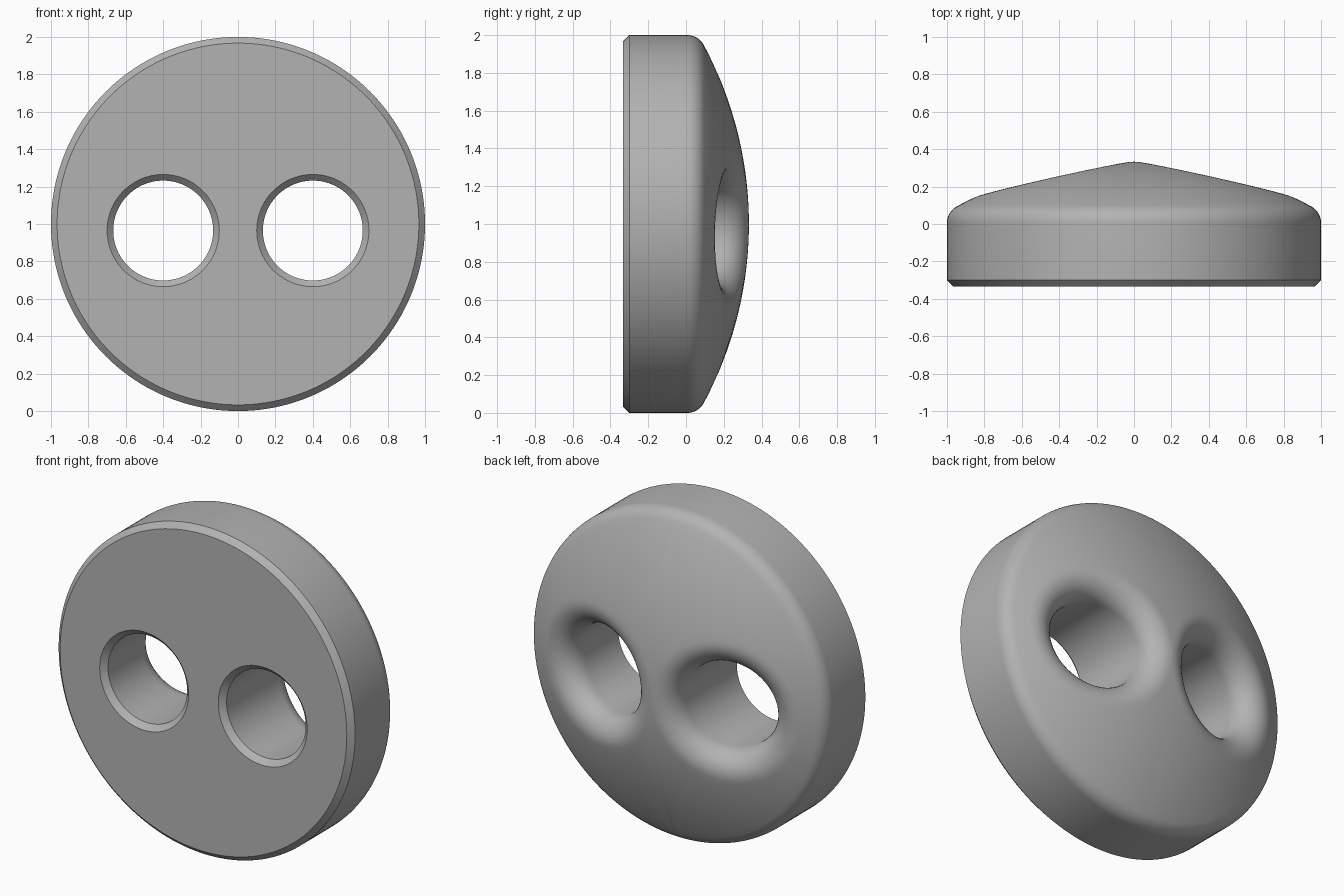
import bpy, bmesh, math
from mathutils import Vector, Matrix

if "Cube" in bpy.data.objects:
    bpy.data.objects.remove(bpy.data.objects["Cube"])

# Main dimensions (disc axis along y, dome at the back)
FRONT, BEVEL = -0.333, 0.033
DOME_R, DOME_C = 2.0, -1.667          # dome sphere radius and its centre y
RIM_F = 0.10                          # rim rounding radius
HOLE_X, HOLE_Z, HOLE_R = 0.4, -0.035, 0.267
HOLE_F = 0.132                        # hole rounding radius
ARC, LINE, FIL, ROWS = 80, 32, 10, 12

# Rim profile (radius, y) from the dome to the front face
rim_y = DOME_C + math.sqrt((DOME_R - RIM_F) ** 2 - (1 - RIM_F) ** 2)
a0 = math.atan2(rim_y - DOME_C, 1 - RIM_F)
rim = [(1 - RIM_F + RIM_F * math.cos(a0 * (1 - i / 8)),
        rim_y + RIM_F * math.sin(a0 * (1 - i / 8))) for i in range(9)]
rim += [(1, FRONT + BEVEL), (1 - BEVEL, FRONT)]
dome_edge, front_edge = rim[0][0], rim[-1][0]


def on_dome(x, z):
    return Vector((x, DOME_C + math.sqrt(DOME_R ** 2 - x * x - z * z), z))


# Outline of half the disc: half circle, then the centre line
outline = []
for i in range(ARC + 1):
    p = -math.pi / 2 + math.pi * i / ARC
    outline.append((0.0 if i in (0, ARC) else math.cos(p), math.sin(p)))
t_low = math.atan2(-dome_edge - HOLE_Z, HOLE_X)
t_top = math.atan2(dome_edge - HOLE_Z, HOLE_X)
for i in range(1, LINE):
    t = t_top + (t_low - t_top) * i / LINE
    outline.append((0.0, (HOLE_Z + HOLE_X * math.tan(t)) / dome_edge))

bm = bmesh.new()
columns, rims = [], []
for k, (ux, uz) in enumerate(outline):
    edge = on_dome(ux * dome_edge, uz * dome_edge)
    t = math.atan2(edge.z - HOLE_Z, edge.x - HOLE_X)
    d = Vector((math.cos(t), 0, math.sin(t)))
    hole = Vector((HOLE_X, 0, HOLE_Z))
    # front face and bevelled hole mouth
    pts = [Vector((ux * front_edge, FRONT, uz * front_edge)),
           hole + d * (HOLE_R + BEVEL) + Vector((0, FRONT, 0)),
           hole + d * HOLE_R + Vector((0, FRONT + BEVEL, 0))]
    # rolling-ball rounding between hole wall and dome
    c = hole + d * (HOLE_R + HOLE_F)
    c.y = DOME_C + math.sqrt((DOME_R - HOLE_F) ** 2 - c.x ** 2 - c.z ** 2)
    n = (c - Vector((0, DOME_C, 0))).normalized()
    pts += [c + (-d).slerp(n, i / FIL) * HOLE_F for i in range(FIL + 1)]
    # dome surface
    s = pts[-1].copy()
    for i in range(1, ROWS + 1):
        q = s.lerp(edge, i / ROWS)
        pts.append(on_dome(q.x, q.z))
    col = [bm.verts.new(p) for p in pts]
    columns.append(col)
    # rim, joined to dome edge and front edge
    if k <= ARC:
        mid = [bm.verts.new((ux * r, y, uz * r)) for r, y in rim[1:-1]]
        rims.append([col[-1]] + mid + [col[0]])


def skin(a, b):
    for j in range(len(a) - 1):
        bm.faces.new((a[j], a[j + 1], b[j + 1], b[j]))


for k, col in enumerate(columns):
    skin(col, columns[(k + 1) % len(columns)])
for k in range(ARC):
    skin(rims[k], rims[k + 1])

# Other half
bmesh.ops.mirror(bm, geom=bm.verts[:] + bm.edges[:] + bm.faces[:],
                 matrix=Matrix.Identity(4), merge_dist=1e-5, axis='X')
bmesh.ops.recalc_face_normals(bm, faces=bm.faces[:])

mesh = bpy.data.meshes.new("domed_disc")
bm.to_mesh(mesh)
bm.free()
disc = bpy.data.objects.new("domed_disc", mesh)
disc.location.z = 1.0
bpy.context.collection.objects.link(disc)

grey = bpy.data.materials.new("grey")
grey.diffuse_color = (0.45, 0.45, 0.45, 1)
grey.use_nodes = True
grey.node_tree.nodes["Principled BSDF"].inputs["Base Color"].default_value = grey.diffuse_color
mesh.materials.append(grey)

bpy.context.view_layer.objects.active = disc
disc.select_set(True)
bpy.ops.object.shade_smooth_by_angle(angle=math.radians(30))
